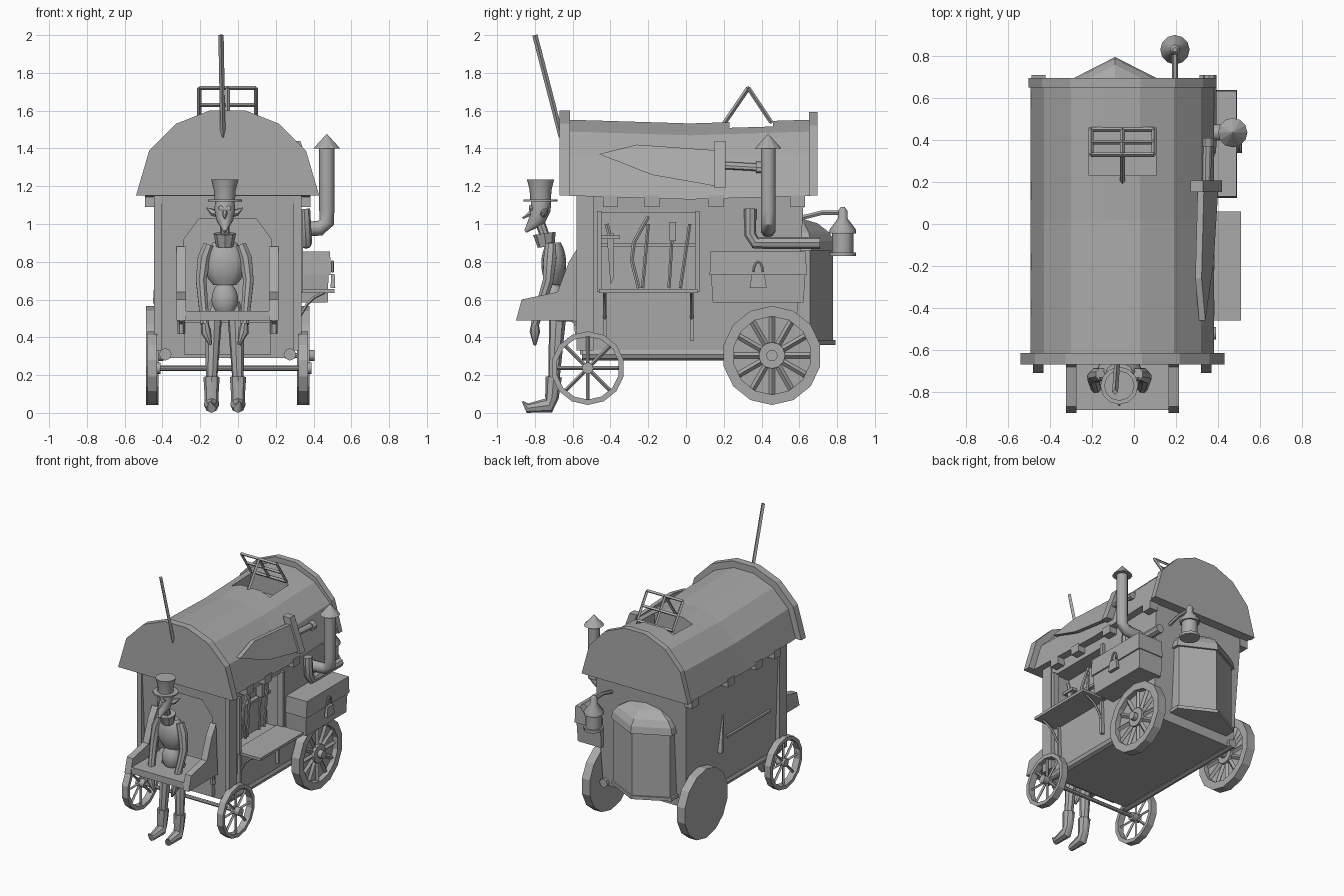
import bpy, bmesh, math
from mathutils import Vector, Quaternion

if "Cube" in bpy.data.objects:
    bpy.data.objects.remove(bpy.data.objects["Cube"])

colour = (.4, .4, .4, 1)
grey = bpy.data.materials.new("plain grey")
grey.use_nodes = True
grey.diffuse_color = colour
grey.node_tree.nodes["Principled BSDF"].inputs["Base Color"].default_value = colour


def finish(name, bm, smooth):
    bmesh.ops.recalc_face_normals(bm, faces=bm.faces)
    mesh = bpy.data.meshes.new(name)
    bm.to_mesh(mesh)
    bm.free()
    mesh.materials.append(grey)
    ob = bpy.data.objects.new(name, mesh)
    bpy.context.collection.objects.link(ob)
    if smooth:
        bpy.ops.object.select_all(action='DESELECT')
        ob.select_set(True)
        bpy.context.view_layer.objects.active = ob
        bpy.ops.object.shade_smooth_by_angle(angle=math.radians(40))
    return ob


def skin(name, rings, smooth=False, closed=False):
    """Skin equal-length point rings; cap the ends unless the loop is closed."""
    bm = bmesh.new()
    loops = [[bm.verts.new(point) for point in ring] for ring in rings]
    following = loops[1:] + loops[:1] if closed else loops[1:]
    for lower, upper in zip(loops, following):
        for i in range(len(lower)):
            bm.faces.new((lower[i - 1], lower[i], upper[i], upper[i - 1]))
    if not closed:
        bm.faces.new(loops[0])
        bm.faces.new(loops[-1])
    return finish(name, bm, smooth)


def span(centre, reach):
    return centre - reach, centre + reach


def box(name, x, y, z, taper=1):
    """Box between limits; taper scales the top about its centre."""
    middle_x, middle_y = sum(x) / 2, sum(y) / 2
    corners = [(x[0], y[0]), (x[1], y[0]), (x[1], y[1]), (x[0], y[1])]
    return skin(name, [[(middle_x + (px - middle_x) * scale, middle_y + (py - middle_y) * scale, height)
                        for px, py in corners] for height, scale in zip(z, (1, taper))])


def slab_x(name, profile, limits):
    return skin(name, [[(x, y, z) for y, z in profile] for x in limits])


def slab_y(name, profile, limits):
    return skin(name, [[(x, y, z) for x, z in profile] for y in limits])


def circle(sides, turn=0):
    angles = [math.tau * (k + turn) / sides for k in range(sides)]
    return [(math.cos(angle), math.sin(angle)) for angle in angles]


def rounded(path):
    """Cut the corners of a path to make soft bends."""
    points = [Vector(point) for point in path]
    soft = [points[0]]
    for a, b in zip(points, points[1:]):
        soft += [a.lerp(b, .25), a.lerp(b, .75)]
    return soft + [points[-1]]


def tube(name, path, radius, sides=8, smooth=True):
    """Round sweep along a path, with one radius or one per point."""
    points = [Vector(point) for point in path]
    radii = radius if isinstance(radius, list) else [radius] * len(points)
    last, turn, rings = Vector((0, 0, 1)), Quaternion(), []
    for i, point in enumerate(points):
        tangent = (points[min(i + 1, len(points) - 1)] - points[max(i - 1, 0)]).normalized()
        turn = last.rotation_difference(tangent) @ turn
        last = tangent
        rings.append([point + turn @ Vector((c, s, 0)) * radii[i] for c, s in circle(sides)])
    return skin(name, rings, smooth)


def lathe(name, x, y, profile, sides=12, smooth=True, depth=1):
    return skin(name, [[(x + radius * c, y + depth * radius * s, z) for c, s in circle(sides)]
                       for radius, z in profile], smooth)


def cut(ob, cutter):
    cutter.hide_render = True
    modifier = ob.modifiers.new("cut", 'BOOLEAN')
    modifier.operation, modifier.object, modifier.solver = 'DIFFERENCE', cutter, 'EXACT'
    bpy.context.view_layer.objects.active = ob
    bpy.ops.object.modifier_apply(modifier=modifier.name)
    bpy.data.objects.remove(cutter)


MIDDLE = -.055      # centre line of the wagon
HATCH = (-.46, .06)  # side hatch limits along the wagon
EAVES = 1.15

# Body, narrowing to the floor, with a front porch and a side hatch
body = box("wagon_body", x=span(MIDDLE, .35), y=span(.025, .55), z=(.29, EAVES), taper=1.09)
cut(body, box("hatch_cutter", x=(.2, .5), y=HATCH, z=(.64, 1.06)))
porch = [(MIDDLE + side * reach, z) for side, steps in ((1, (0, 1, 2)), (-1, (2, 1, 0)))
         for reach, z in [((.23, .5), (.23, .92), (.15, 1.03))[step] for step in steps]]
cut(body, slab_y("porch_cutter", porch, (-.7, -.44)))
box("lower_front_panel", x=span(MIDDLE, .23), y=(-.56, -.5), z=(.31, .48))
for side in (-1, 1):
    x = MIDDLE + side * .37
    box("corner_post", x=span(x, .02), y=(-.58, -.49), z=(.33, EAVES))
    x = MIDDLE + side * .33
    tube("floor_rail", [(x, -.55, .31), (x, .6, .31)], .033)
    for y in (-.4, -.18, .16, .59):
        box("roof_bracket", x=span(MIDDLE + side * .405, .033), y=span(y, .04), z=(1.09, EAVES))

# Barrel roof: seven-sided arch with a slight sag, between end boards
steps = [math.pi / 2 * (k / 3.5) ** .85 for k in range(4)]
quarter = [(math.cos(angle), math.sin(angle)) for angle in steps]
arch = quarter + [(-c, s) for c, s in reversed(quarter)]


def arch_profile(reach, base, rise):
    return [(MIDDLE + c * reach, base + s * rise) for c, s in arch]


roof = skin("barrel_roof", [[(x, y, z) for x, z in arch_profile(.437, EAVES - sag, .41)]
                            for y, sag in ((-.63, 0), (.02, .02), (.67, 0))])
cut(roof, box("skylight_cutter", x=span(MIDDLE, .16), y=(.23, .46), z=(1.4, 1.7)))
slab_y("front_end_board", arch_profile(.485, EAVES, .46), (-.67, -.615))
slab_y("rear_end_board", arch_profile(.447, EAVES, .45), (.65, .695))

# Open skylight: tilted frame of bars and a prop; pole at the front
hinge, lip = Vector((MIDDLE, .45, 1.54)), Vector((MIDDLE, .33, 1.72))
across = Vector((.15, 0, 0))
for step in (-1, 0, 1):
    tube("skylight_bar", [hinge + across * step, lip + across * step], .011, sides=4, smooth=False)
    rail = hinge.lerp(lip, (step + 1) / 2)
    tube("skylight_crossbar", [rail - across, rail + across], .011, sides=4, smooth=False)
tube("skylight_prop", [(MIDDLE, .2, 1.53), lip], .012, sides=4, smooth=False)
tube("front_pole", [(-.08, -.66, 1.46), (-.09, -.8, 2)], .014, sides=4, smooth=False)

# Rear bay with a pointed front and a faceted dome
BAY = Vector((-.09, .58))
bay = [(-.245, 0), (.245, 0), (.245, .08), (0, .205), (-.245, .08)]


def bay_ring(scale, z):
    return [(BAY.x + x * scale, BAY.y + y * scale, z) for x, y in bay]


skin("rear_bay", [bay_ring(.97, .37), bay_ring(.97, .87)])
skin("bay_plinth", [bay_ring(1.03, .36), bay_ring(1.03, .385)])
skin("bay_dome", [bay_ring(1.05 * math.cos(angle), .86 + .17 * math.sin(angle))
                  for angle in (0, .3, .6, 1, 1.4)])

# Hanging lantern
tube("lantern_arm", [(.195, .6, 1.03), (.195, .72, 1.06), (.195, .85, 1.06)], .014, sides=6)
lamp = Vector((.195, .83))
lathe("lantern_base", *lamp, [(.07, .83), (.07, .85)])
lathe("lantern_glass", *lamp, [(.056, .85), (.056, .96)])
lathe("lantern_hood", *lamp, [(.07, .95), (.07, .97), (.025, 1.03), (.025, 1.07), (.01, 1.09)])

# Stove pipes
stack = Vector((.47, .435))
tube("chimney", rounded([(.32, stack.y, .97), (stack.x, stack.y, .98), (*stack, 1.1), (*stack, 1.42)]), .04, sides=10)
lathe("chimney_cap", *stack, [(.07, 1.4), (.003, 1.475)], smooth=False)
tube("wall_pipe", rounded([(.35, .34, 1.08), (.36, .34, .9), (.36, .45, .9), (.36, .71, .9)]), .032)

# Side chest with padlock
CHEST = .382
box("chest", x=(.28, .475), y=span(CHEST, .24), z=(.585, .73), taper=1.04)
box("chest_lid", x=(.28, .49), y=span(CHEST, .257), z=(.73, .855), taper=.98)
box("padlock", x=(.49, .515), y=span(CHEST, .045), z=(.66, .735), taper=.75)
tube("padlock_shackle", [(.5, CHEST + .025 * c, .745 + .055 * abs(s)) for c, s in circle(12)[:7]], .008, sides=6)

# Serving shelf, braces and tools in the side hatch
box("serving_shelf", x=(.29, .51), y=HATCH, z=(.635, .655))
for y in HATCH:
    box("hatch_jamb", x=(.3, .345), y=span(y, .012), z=(.64, 1.07))
for y in (HATCH[0] + .03, HATCH[1] - .03):
    box("shelf_post", x=(.3, .325), y=span(y, .01), z=(.38, .64))
    tube("shelf_brace", rounded([(.32, y, .5), (.38, y, .6), (.46, y, .64)]), .009, sides=5)
TOOLS = .24
box("tool_rack", x=(.2, .23), y=HATCH, z=(.88, .9))
slab_x("hatch_dagger", [(-.42, .95), (-.38, .95), (-.38, .72), (-.4, .68)], span(TOOLS, .01))
box("dagger_guard", x=span(TOOLS, .02), y=span(-.4, .05), z=(.92, .94))
tube("dagger_grip", [(TOOLS, -.4, .93), (TOOLS, -.42, 1)], .013, sides=6)
tube("hatch_bow", rounded([(TOOLS, -.2, 1.04), (TOOLS, -.3, .86), (TOOLS, -.25, .66)]), .012, sides=6)
for name, foot, head in (("bow_string", -.23, -.2), ("hammer_shaft", -.09, -.07), ("hatch_rod", -.03, .02)):
    tube(name, [(TOOLS, foot, .66), (TOOLS, head, 1)], .01, sides=6)
box("hammer_head", x=span(TOOLS, .025), y=span(-.07, .018), z=(.91, 1.01))

# Thin fittings on the far wall
box("far_wall_ledge", x=(-.435, -.405), y=(-.4, .12), z=(.66, .675))
tube("far_wall_spike", [(-.43, .2, .58), (-.43, .17, .85)], [.025, .005], sides=5)

# Great sword, modelled upright and then leaned on the slope of the roof
sword = [
    slab_x("sword_blade", [(-.46, 1.37), (-.26, 1.42), (.16, 1.39), (.16, 1.2), (-.18, 1.26)], span(0, .015)),
    box("sword_guard", x=span(0, .03), y=span(.18, .028), z=(1.19, 1.44)),
    tube("sword_grip", [(0, .2, 1.31), (0, .38, 1.3)], .02),
    tube("sword_pommel", [(0, .37, 1.3), (0, .41, 1.3)], .03)]
for part in sword:
    for vertex in part.data.vertices:
        vertex.co.x += .35 - .36 * (vertex.co.z - 1.3)

# Driver's seat
seat_arm = [(-.9, .49), (-.87, .6), (-.68, .64), (-.62, .8), (-.57, .88), (-.55, .49)]
for side in (-1, 1):
    x = MIDDLE + side * .245
    slab_x("seat_arm", seat_arm, span(x, .025))
    tube("seat_brace", rounded([(x, -.68, .5), (x, -.58, .5), (x, -.57, .42)]), .02, sides=6)
box("seat_board", x=span(MIDDLE, .23), y=(-.885, -.5), z=(.49, .54))


# Wheels: rim, spokes and hub from one helper; the rear pair has solid backs
def wheel(name, x, y, radius, rim, width, count, spoke):
    z = radius + .042
    section = [(radius - rim, -width), (radius, -width), (radius, width), (radius - rim, width)]
    skin(name + "_rim", [[(x + side, y + reach * c, z + reach * s) for reach, side in section]
                         for c, s in circle(14, turn=.5)], closed=True)
    for c, s in circle(count):
        tube(name + "_spoke", [(x, y + reach * c, z + reach * s) for reach in (0, radius - rim / 2)],
             spoke, sides=4, smooth=False)
    tube(name + "_hub", [(x - width, y, z), (x + width * 1.8, y, z)], .03, sides=12)
    return z


for side in (-1, 1):
    x = MIDDLE + side * .4
    front = wheel("front_wheel", x, y=-.52, radius=.195, rim=.028, width=.025, count=8, spoke=.01)
    rear = wheel("rear_wheel", x, y=.455, radius=.262, rim=.055, width=.033, count=12, spoke=.016)
    tube("rear_wheel_back", [(x - .033, .455, rear), (x - .005, .455, rear)], .25, sides=14, smooth=False)
    tube("rear_hub_plate", [(x, .455, rear), (x + .025, .455, rear)], .07, sides=12, smooth=False)
for y, z in ((-.52, front), (.455, rear)):
    tube("axle", [(MIDDLE - .4, y, z), (MIDDLE + .4, y, z)], .014)

# Driver: slim figure in a top hat, placed from its own centre
DRIVER = Vector((-.07, -.7))


def bulge(radius, bottom, top):
    """Rounded barrel profile between two heights."""
    return [(radius * math.sin(math.pi * t) ** .5, bottom + (top - bottom) * t)
            for t in (k / 10 for k in range(1, 10))]


def at(x, y, z):
    return DRIVER.x + x, DRIVER.y + y, z


lathe("driver_torso", *DRIVER, bulge(.11, .65, .93), depth=.6)
lathe("driver_hips", *DRIVER, bulge(.07, .5, .7), depth=.8)
tube("driver_collar", [at(0, -.04, .88), at(0, -.05, .95)], [.045, .06])
tube("driver_neck", [at(0, -.03, .89), at(0, -.07, 1)], .026)
tube("driver_head", [at(0, -.15, .96), at(0, -.09, 1.02), at(0, -.07, 1.08), at(0, -.065, 1.13)],
     [.008, .044, .055, .05], sides=12)
tube("driver_nose", [at(0, -.11, 1.065), at(0, -.165, 1.03)], [.018, .005], sides=6)
hat = Vector(at(0, -.07, EAVES))
lathe("hat_brim", hat.x, hat.y, [(.09, 1.12), (.09, 1.13)])
lathe("hat_crown", hat.x, hat.y, [(.054, 1.12), (.058, 1.18), (.072, 1.235)])
for side in (-1, 1):
    tube("driver_ear", [at(side * .03, -.06, 1.05), at(side * .06, -.05, 1.06), at(side * .095, -.03, 1.085)],
         [.016, .02, .003], sides=6)
    tube("driver_eye", [at(side * .02, -.11, 1.085), at(side * .02, -.13, 1.085)], .014)
    tube("driver_arm", [at(side * .085, -.015, .89), at(side * .11, -.02, .82), at(side * .125, -.03, .7),
                        at(side * .105, -.1, .47)], [.03, .036, .03, .024])
    tube("driver_hand", [at(side * .105, -.1, .48), at(side * .1, -.1, .43), at(side * .075, -.1, .36)],
         [.018, .028, .008])
    tube("driver_leg", [at(side * .04, .03, .58), at(side * .06, .02, .5), at(side * .07, 0, .17)], [.04, .045, .03])
    tube("driver_boot", [at(side * .07, 0, .19), at(side * .07, -.01, .08), at(side * .07, -.025, .04),
                         at(side * .07, -.14, .025), at(side * .08, -.165, .06)], [.043, .036, .04, .025, .004])
